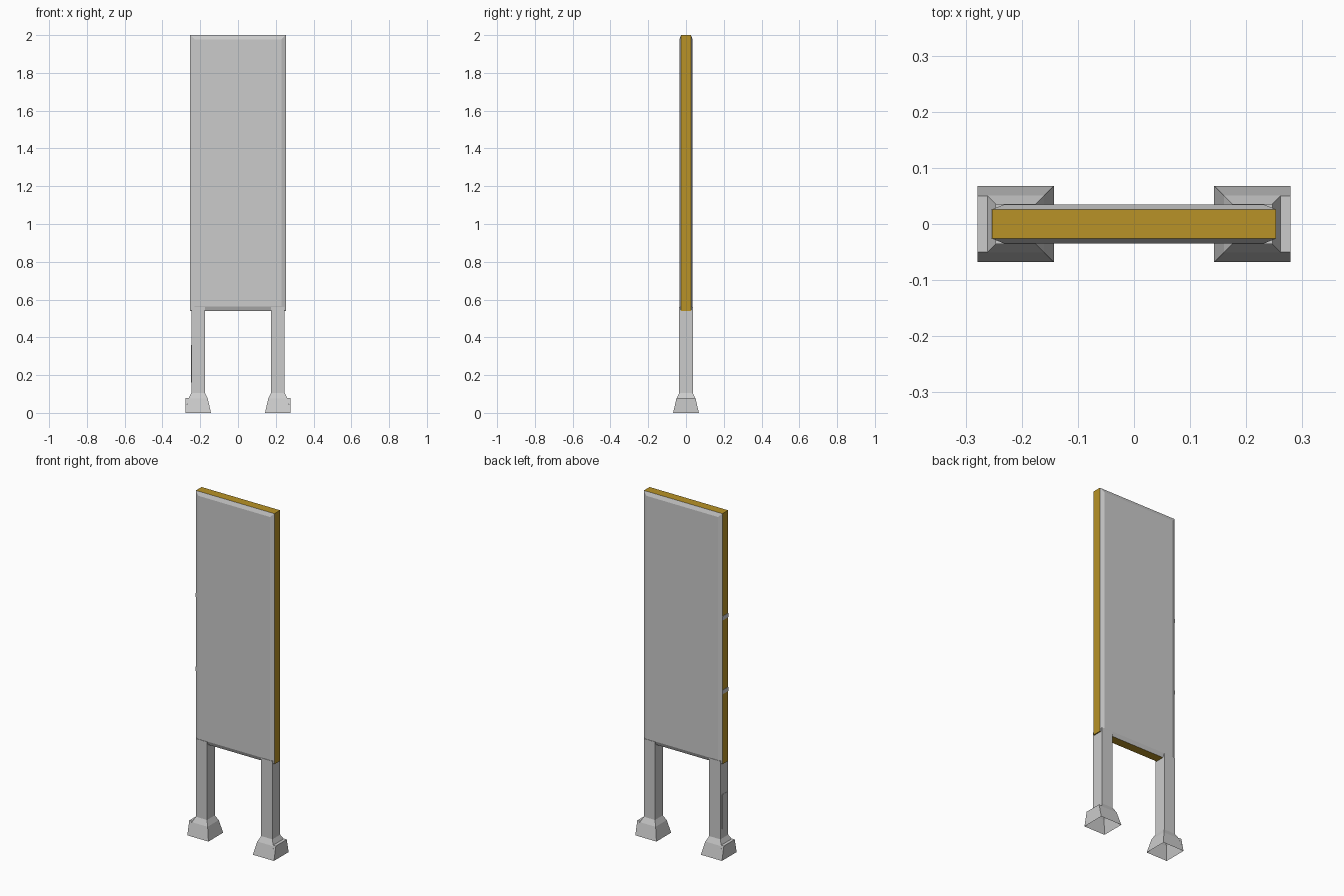
import bpy, bmesh

if "Cube" in bpy.data.objects:
    bpy.data.objects.remove(bpy.data.objects["Cube"])

GOLD = bpy.data.materials.new("gold_trim")
GOLD.diffuse_color = (0.48, 0.29, 0.02, 1)
GOLD.use_nodes = True
GOLD.node_tree.nodes["Principled BSDF"].inputs["Base Color"].default_value = GOLD.diffuse_color


def finish(bm, name, mat=None):
    bmesh.ops.recalc_face_normals(bm, faces=bm.faces)
    me = bpy.data.meshes.new(name)
    bm.to_mesh(me)
    bm.free()
    ob = bpy.data.objects.new(name, me)
    bpy.context.collection.objects.link(ob)
    if mat:
        me.materials.append(mat)
    return ob


def loft(bm, rings, cap_start=True, cap_end=True):
    """Skin a list of point loops."""
    loops = [[bm.verts.new(p) for p in r] for r in rings]
    for a, b in zip(loops, loops[1:]):
        for i in range(len(a)):
            j = (i + 1) % len(a)
            bm.faces.new((a[i], a[j], b[j], b[i]))
    if cap_start:
        bm.faces.new(loops[0])
    if cap_end:
        bm.faces.new(loops[-1])


def board_ring(y, inset):
    x, z0, z1 = 0.253 - inset, 0.54 + inset, 2.0 - inset
    return [(-x, y, z0), (x, y, z0), (x, y, z1), (-x, y, z1)]


def square_ring(cx, half, z):
    return [(cx - half, -half, z), (cx + half, -half, z),
            (cx + half, half, z), (cx - half, half, z)]


def box(name, lo, hi, mat=None):
    bm = bmesh.new()
    loft(bm, [[(lo[0], lo[1], z), (hi[0], lo[1], z),
               (hi[0], hi[1], z), (lo[0], hi[1], z)] for z in (lo[2], hi[2])])
    return finish(bm, name, mat)


# Sign board: bevelled faces front and back, gold band round the edge
bm = bmesh.new()
loft(bm, [board_ring(y, i) for y, i in
          ((-0.035, 0.022), (-0.026, 0), (0.026, 0), (0.035, 0.022))])
board = finish(bm, "sign_board")
board.data.materials.append(None)
board.data.materials.append(GOLD)
for p in board.data.polygons:
    if abs(p.normal.y) < 0.01:
        p.material_index = 1

# Small hinge blocks on the left edge
for z in (0.96, 1.39):
    box("edge_hinge", (-0.255, -0.026, z - 0.012), (-0.245, 0.026, z + 0.012))

for s, side in ((-1, "left"), (1, "right")):
    cx = s * 0.211
    # Post with flared foot, hollow underneath
    bm = bmesh.new()
    loft(bm, [square_ring(cx, h, z) for h, z in
              ((0.068, 0), (0.051, 0.075), (0.036, 0.105), (0.036, 0.56))],
         cap_start=False)
    finish(bm, side + "_post")

    # Upright plate with a ledge on the outer side of the foot
    bm = bmesh.new()
    xo, xi = s * 0.279, s * 0.261
    a, b, c, d, e, f = [bm.verts.new(p) for p in (
        (xo, -0.068, 0), (xo, 0.068, 0), (xo, 0.05, 0.08),
        (xo, -0.05, 0.08), (xi, 0.05, 0.08), (xi, -0.05, 0.08))]
    for face in ((a, b, c, d), (d, c, e, f), (b, e, c), (a, d, f), (a, f, e, b)):
        bm.faces.new(face)
    finish(bm, side + "_foot_plate")

# Service cover on the left post
box("post_cover", (-0.249, -0.02, 0.16), (-0.24, 0.02, 0.36))
